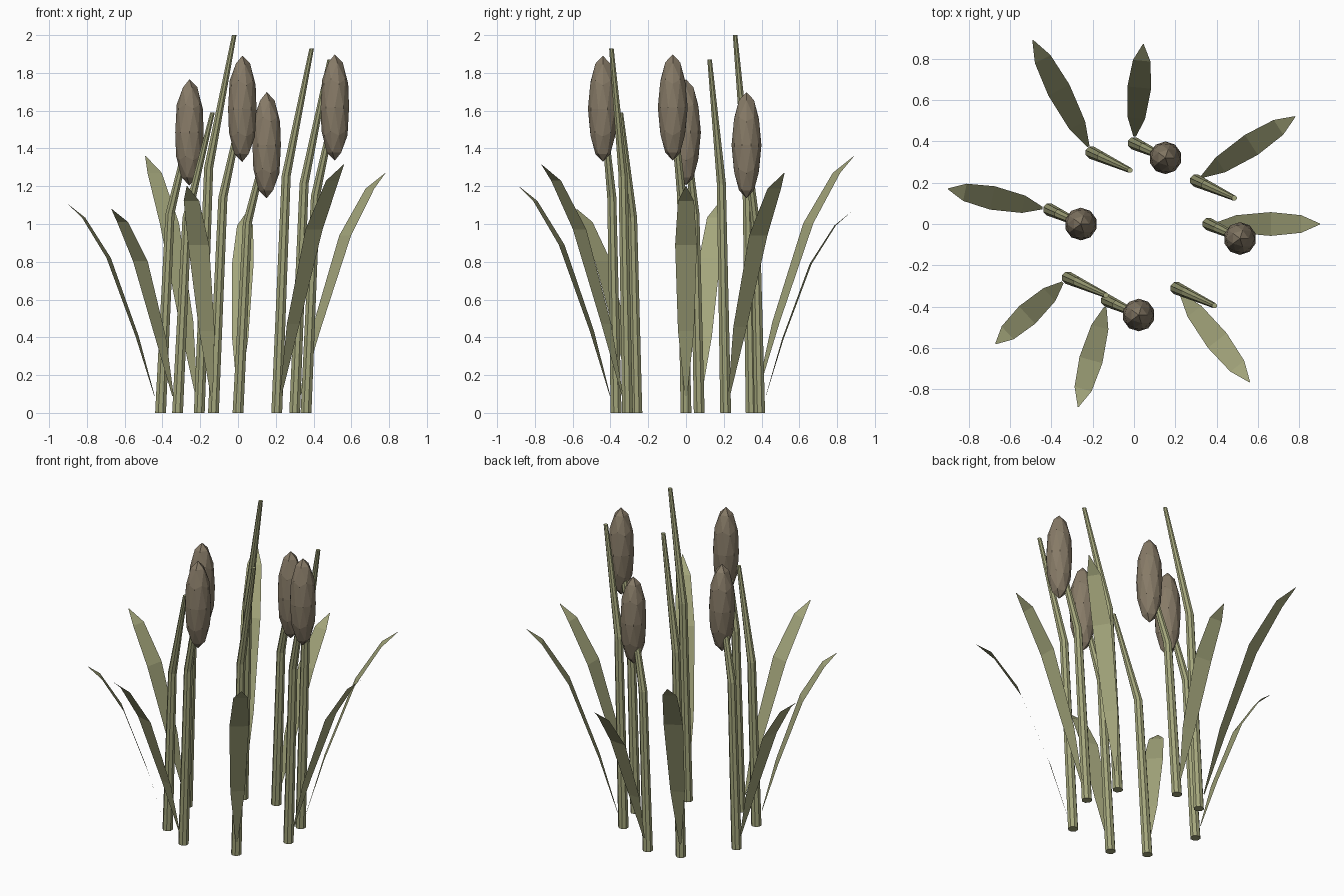
import bpy, bmesh, math
from mathutils import Vector, Matrix

old = bpy.data.objects.get("Cube")
if old:
    bpy.data.objects.remove(old, do_unlink=True)


def material(name, color):
    m = bpy.data.materials.new(name)
    m.use_nodes = True
    m.diffuse_color = color
    m.node_tree.nodes["Principled BSDF"].inputs["Base Color"].default_value = color
    return m


GREEN = material("reed green", (0.37, 0.38, 0.20, 1))
BROWN = material("seed head brown", (0.24, 0.195, 0.135, 1))


def finish(bm, name, mat):
    me = bpy.data.meshes.new(name)
    bm.to_mesh(me)
    bm.free()
    me.materials.append(mat)
    ob = bpy.data.objects.new(name, me)
    bpy.context.collection.objects.link(ob)
    return ob


LEAN = Vector((0.185, -0.085, 0))   # every stalk bends the same way
BEND = 0.65                         # height fraction of the bend


def lean_at(f):
    low = 0.27
    return LEAN * (low * f / BEND if f < BEND else low + (1 - low) * (f - BEND) / (1 - BEND))


def stalk(name, base, height, sides=8):
    bm = bmesh.new()
    rings = []
    for f, r in ((0, 0.031), (BEND, 0.026), (1, 0.013)):
        c = base + lean_at(f) + Vector((0, 0, height * f))
        rings.append([bm.verts.new(c + Vector((r * math.cos(a), r * math.sin(a), 0)))
                      for a in (2 * math.pi * (i + 0.5) / sides for i in range(sides))])
    for lo, hi in zip(rings, rings[1:]):
        for i in range(sides):
            j = (i + 1) % sides
            bm.faces.new((lo[i], lo[j], hi[j], hi[i]))
    bm.faces.new(rings[0][::-1])
    bm.faces.new(rings[-1])
    finish(bm, name, GREEN)


def seed_head(name, center):
    bm = bmesh.new()
    bmesh.ops.create_icosphere(bm, subdivisions=2, radius=1, matrix=Matrix.Translation(center)
                               @ Matrix.Diagonal((0.079, 0.079, 0.281, 1)))
    finish(bm, name, BROWN)


# outward fraction, height fraction, width of the blade
BLADE = ((0, 0, 0.012), (0.2, 0.31, 0.085), (0.53, 0.72, 0.115), (0.82, 0.93, 0.085), (1, 1, 0.004))


def leaf(name, base, tip, z0=0.09):
    out = Vector((tip.x - base.x, tip.y - base.y, 0)).normalized()
    side = Vector((-out.y, out.x, 0))
    start = base + out * 0.033 + Vector((0, 0, z0))
    span = tip - start
    bm = bmesh.new()
    rows = []
    for u, v, w in BLADE:
        c = start + Vector((span.x * u, span.y * u, span.z * v))
        rows.append([bm.verts.new(c - side * w / 2), bm.verts.new(c + side * w / 2)])
    for a, b in zip(rows, rows[1:]):
        bm.faces.new((a[0], b[0], b[1], a[1]))
    finish(bm, name, GREEN)


# base x, y, stalk height, leaf tip, height of the seed head centre (0 for bare stalks)
REEDS = (
    (0.36, 0.00, 1.765, (0.90, 0.00, 1.20), 1.617),
    (0.30, 0.21, 1.87, (0.78, 0.52, 1.27), 0),
    (0.00, 0.39, 1.55, (0.045, 0.87, 1.06), 1.417),
    (-0.205, 0.345, 2.00, (-0.49, 0.89, 1.36), 0),
    (-0.41, 0.07, 1.62, (-0.90, 0.17, 1.105), 1.485),
    (-0.32, -0.26, 1.59, (-0.67, -0.58, 1.08), 0),
    (-0.13, -0.37, 1.757, (-0.27, -0.885, 1.20), 1.61),
    (0.205, -0.31, 1.93, (0.56, -0.765, 1.315), 0),
)

for n, (x, y, h, tip, head_z) in enumerate(REEDS, 1):
    base = Vector((x, y, 0))
    stalk(f"stalk_{n}", base, h)
    leaf(f"leaf_{n}", base, Vector(tip))
    if head_z:
        seed_head(f"seed_head_{n}", base + lean_at(head_z / h) + Vector((0, 0, head_z)))
